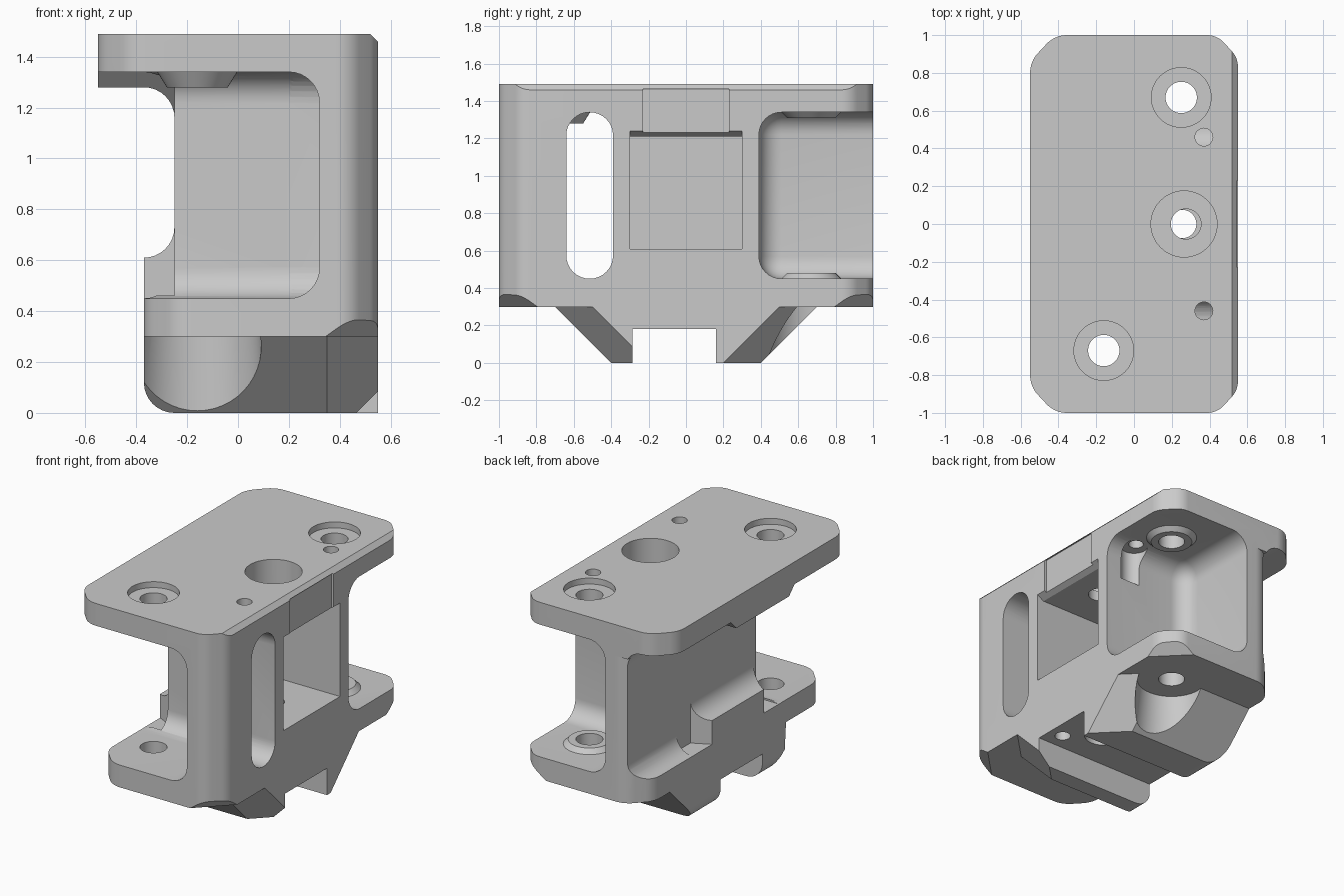
import bpy, bmesh, math
from mathutils import Vector, Matrix

cube = bpy.data.objects.get("Cube")
if cube:
    bpy.data.objects.remove(cube)

grey = bpy.data.materials.new("machined grey")
grey.use_nodes = True
COL = (0.59, 0.59, 0.59, 1)
grey.diffuse_color = COL
grey.node_tree.nodes["Principled BSDF"].inputs["Base Color"].default_value = COL


def make(name, bm):
    bmesh.ops.recalc_face_normals(bm, faces=bm.faces)
    me = bpy.data.meshes.new(name)
    bm.to_mesh(me)
    bm.free()
    ob = bpy.data.objects.new(name, me)
    me.materials.append(grey)
    bpy.context.collection.objects.link(ob)
    return ob


def rounded(pts, seg=8):
    """Replace each (a, b, r) corner with a tangent arc of radius r."""
    out = []
    for i, c in enumerate(pts):
        p = Vector(c[:2])
        if len(c) < 3:
            out.append(p)
            continue
        u = (Vector(pts[i - 1][:2]) - p).normalized()
        v = (Vector(pts[(i + 1) % len(pts)][:2]) - p).normalized()
        half = u.angle(v) / 2
        t = c[2] / math.tan(half)
        mid = p + (u + v).normalized() * c[2] / math.sin(half)
        s, e = p + u * t - mid, p + v * t - mid
        turn = s.angle_signed(e)
        for k in range(seg + 1):
            out.append(mid + Matrix.Rotation(-turn * k / seg, 2) @ s)
    return out


def prism(name, pts, lo, hi, axis):
    place = {"x": lambda a, b, h: (h, a, b),
             "y": lambda a, b, h: (a, h, b),
             "z": lambda a, b, h: (a, b, h)}[axis]
    bm = bmesh.new()
    face = bm.faces.new([bm.verts.new(place(p[0], p[1], lo)) for p in rounded(pts)])
    ext = bmesh.ops.extrude_face_region(bm, geom=[face])["geom"]
    move = Vector(place(0, 0, hi - lo))
    bmesh.ops.translate(bm, vec=move, verts=[g for g in ext if isinstance(g, bmesh.types.BMVert)])
    return make(name, bm)


def box(name, x, y, z, r=0):
    bm = bmesh.new()
    bmesh.ops.create_cube(bm, size=1)
    for v in bm.verts:
        v.co = [s[0] if c < 0 else s[1] for c, s in zip(v.co, (x, y, z))]
    if r:
        bmesh.ops.bevel(bm, geom=bm.edges[:], offset=r, segments=8, profile=0.5,
                        affect='EDGES', clamp_overlap=False)
    return make(name, bm)


def cyl(name, x, y, r, lo, hi, r2=None):
    bm = bmesh.new()
    bmesh.ops.create_cone(bm, cap_ends=True, segments=48, radius1=r,
                          radius2=r if r2 is None else r2, depth=hi - lo,
                          matrix=Matrix.Translation((x, y, (lo + hi) / 2)))
    return make(name, bm)


def combine(target, op, *tools):
    for tool in tools:
        mod = target.modifiers.new(op, 'BOOLEAN')
        mod.operation, mod.solver, mod.object = op, 'EXACT', tool
        bpy.context.view_layer.objects.active = target
        bpy.ops.object.modifier_apply(modifier=mod.name)
        bpy.data.objects.remove(tool)


def footprint(left):
    """Plan outline with four softened corner chamfers."""
    half = [(left, 0.86, 0.15), (left + 0.13, 1, 0.15), (0.44, 1, 0.12), (0.55, 0.88, 0.12)]
    return half + [(x, -y, r) for x, y, r in reversed(half)]


# Main body and top plate
body = prism("mount_body", footprint(-0.37), 0.3, 1.4, "z")
combine(body, 'UNION', prism("top_plate", footprint(-0.55), 1.28, 1.49, "z"))

# Side recess, taller at both ends, leaving a ledge below and a pad above
R = 0.12
combine(body, 'DIFFERENCE',
        prism("side_recess", [(-2, 0.61), (-0.25, 0.61, R), (-0.25, 1.28, R), (-2, 1.28)],
              -2, 2, "y"))
for s in (-1, 1):
    ledge, pad = (0.31, 0.25) if s > 0 else (0.36, 0.31)
    lo, hi = sorted((s * (ledge + 0.08), s * 2))
    combine(
        body, 'DIFFERENCE',
        prism("tall_recess", [(-2, 0.45), (-0.25, 0.45, R), (-0.25, 1.34, R), (-2, 1.34)],
              lo, hi, "y"),
        prism("ledge_end", [(-0.25, s * ledge), (-0.45, s * (ledge - 0.1)),
                            (-0.45, s * 0.46), (-0.25, s * 0.46)], 0.45, 0.8, "z"),
        prism("pad_end", [(s * (pad + 0.06), 1.34), (s * (pad - 0.1), 1.18),
                          (s * 0.46, 1.18), (s * 0.46, 1.34)], -2, -0.25, "x"))

# End pockets, central window and slot
combine(
    body, 'DIFFERENCE',
    box("front_pocket", (-2, 0.32), (-2, -0.39), (0.45, 1.34), R),
    box("back_pocket", (-0.1, 2), (0.39, 2), (0.45, 1.34), R),
    box("window", (-0.13, 2), (-0.3, 0.3), (0.61, 1.21)),
    prism("window_chamfer", [(0.5, 1.2), (0.5, 1.21), (0.56, 1.245), (0.56, 1.2)],
          -0.3, 0.3, "y"),
    box("panel_recess", (0.535, 2), (-0.23, 0.23), (1.2, 1.465)),
    prism("side_slot", [(-0.64, 0.45, 0.124), (-0.39, 0.45, 0.124),
                        (-0.39, 1.34, 0.124), (-0.64, 1.34, 0.124)], 0.19, 2, "x"),
    prism("top_edge_chamfer", [(0.51, 1.5), (0.6, 1.41), (0.6, 1.5)], -2, 2, "y"))

# Lower corner chamfers on the slotted side
for angle in (-45, -135):
    wedge = prism("corner_chamfer", [(0.93, 0.28), (1.3, 0.65), (1.3, 0.28)], -0.6, 0.6, "x")
    wedge.data.transform(Matrix.Rotation(math.radians(angle), 4, 'Z'))
    combine(body, 'DIFFERENCE', wedge)

# Clamp foot with sloping jaws and the rail channel
foot = prism("clamp_foot", [(-0.37, 0, R), (0.55, 0), (0.55, 0.34), (-0.37, 0.34)], -0.7, 0.7, "y")
for s in (-1, 1):
    combine(foot, 'DIFFERENCE',
            prism("jaw_slope", [(s * 0.3, -0.1), (s * 0.7, 0.3), (s * 0.7, 0.5),
                                (s, 0.5), (s, -0.1)], -1, 1, "x"))
    # slanted end of each jaw, following the slope
    bm = bmesh.new()
    tri = [(0.8, 0.25), (0.15, 0.9), (0.8, 0.9)]
    low = [bm.verts.new((x, s * (y - 0.4), -0.1)) for x, y in tri]
    top = [bm.verts.new((x, s * y, 0.3)) for x, y in tri]
    bm.faces.new(low)
    bm.faces.new(top)
    for i in range(len(tri)):
        j = (i + 1) % len(tri)
        bm.faces.new((low[i], low[j], top[j], top[i]))
    combine(foot, 'DIFFERENCE', make("jaw_end", bm))
combine(
    foot, 'DIFFERENCE',
    box("rail_channel", (-1, 1), (-0.285, 0.16), (-0.1, 0.18)),
    cyl("front_tool_clearance", -0.16, -0.67, 0.27, -0.2, 0.3, 0.25),
    cyl("back_tool_clearance", 0.25, 0.67, 0.27, -0.2, 0.3, 0.22))
combine(body, 'UNION', foot)

# Bosses around the screw holes
combine(body, 'UNION',
        cyl("front_boss", -0.16, -0.67, 0.12, 1.28, 1.36, 0.17),
        cyl("back_upper_boss", 0.25, 0.67, 0.13, 1.31, 1.36, 0.18),
        cyl("back_lower_boss", 0.25, 0.67, 0.18, 0.43, 0.48, 0.13))

# Screw holes with counterbores, central bore and pin holes
for x, y in ((-0.16, -0.67), (0.25, 0.67)):
    combine(body, 'DIFFERENCE',
            cyl("screw_hole", x, y, 0.083, -0.5, 2),
            cyl("counterbore", x, y, 0.158, 1.45, 2))
combine(body, 'DIFFERENCE',
        cyl("central_bore", 0.265, 0, 0.175, 1.28, 2),
        cyl("bore_floor_hole", 0.275, 0, 0.08, 1.1, 1.4),
        cyl("central_hole", 0.255, 0, 0.075, -0.5, 1),
        cyl("channel_counterbore", 0.255, 0, 0.12, -0.5, 0.24),
        cyl("rail_pin_hole", 0.45, -0.17, 0.05, -0.5, 0.3),
        cyl("front_pin_hole", 0.37, -0.46, 0.047, 1.1, 2),
        cyl("back_pin_hole", 0.37, 0.46, 0.047, 1.1, 2),
        cyl("back_pin_relief", 0.36, 0.43, 0.085, 1.1, 1.34))

# Smooth the fillets and keep machined edges crisp
bpy.ops.object.select_all(action='DESELECT')
body.select_set(True)
bpy.context.view_layer.objects.active = body
bpy.ops.object.shade_smooth_by_angle(angle=math.radians(25))
